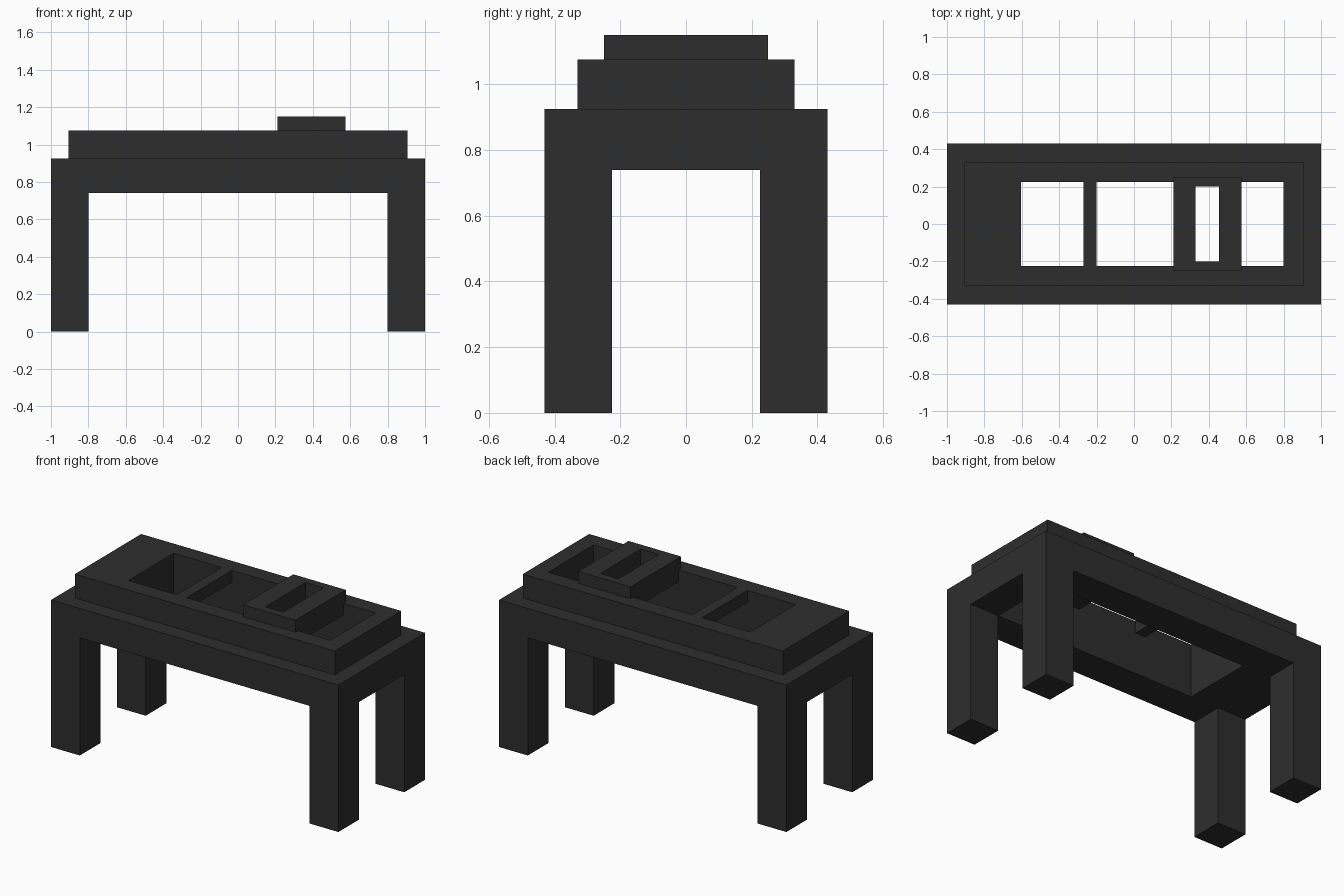
import bpy
import bmesh

cube = bpy.data.objects.get("Cube")
if cube:
    bpy.data.objects.remove(cube, do_unlink=True)

charcoal = bpy.data.materials.new("charcoal")
charcoal.use_nodes = True
colour = (0.027, 0.027, 0.027, 1)
charcoal.diffuse_color = colour
charcoal.node_tree.nodes["Principled BSDF"].inputs["Base Color"].default_value = colour


def finish(name, bm):
    bmesh.ops.recalc_face_normals(bm, faces=bm.faces)
    mesh = bpy.data.meshes.new(name)
    bm.to_mesh(mesh)
    bm.free()
    mesh.materials.append(charcoal)
    obj = bpy.data.objects.new(name, mesh)
    bpy.context.collection.objects.link(obj)
    return obj


def block(name, x0, x1, y0, y1, z0, z1):
    """Solid box between two corners."""
    bm = bmesh.new()
    bmesh.ops.create_cube(bm, size=1)
    for v in bm.verts:
        v.co = (x0 if v.co.x < 0 else x1,
                y0 if v.co.y < 0 else y1,
                z0 if v.co.z < 0 else z1)
    return finish(name, bm)


def frame(name, outer, hole, z0, z1):
    """Rectangular ring: outer and hole are (x0, x1, half depth)."""
    bm = bmesh.new()

    def loop(x0, x1, y):
        corners = ((x0, -y), (x1, -y), (x1, y), (x0, y))
        return [bm.verts.new((cx, cy, z0)) for cx, cy in corners]

    a, b = loop(*outer), loop(*hole)
    ring = []
    for i in range(4):
        j = (i + 1) % 4
        ring.append(bm.faces.new((a[i], a[j], b[j], b[i])))
    bmesh.ops.solidify  # ring is thickened by extruding it upward
    top = bmesh.ops.extrude_face_region(bm, geom=ring, use_keep_orig=True)["geom"]
    for v in top:
        if isinstance(v, bmesh.types.BMVert):
            v.co.z = z1
    return finish(name, bm)


# Shared levels and the long opening through both tiers
leg_top, apron_top, deck_top, bar_bottom = 0.74, 0.925, 1.075, 1.0
opening = (-0.605, 0.8, 0.225)

# Body tiers
frame("lower_tier", (-1, 1, 0.43), opening, leg_top, apron_top)
frame("upper_tier", (-0.905, 0.905, 0.33), opening, apron_top, deck_top)

# Crossbar spanning the opening
block("crossbar", -0.27, -0.2, -0.225, 0.225, bar_bottom, deck_top)

# Slotted carriage resting in the opening
frame("carriage", (0.21, 0.575, 0.25), (0.33, 0.455, 0.2), bar_bottom, 1.15)

# Four corner legs
for end, sx in (("left", 1), ("right", -1)):
    for side, sy in (("front", -1), ("back", 1)):
        xs = sorted((sx * 0.8, sx))
        ys = sorted((sy * 0.225, sy * 0.43))
        block(f"{side}_{end}_leg", *xs, *ys, 0, leg_top)
